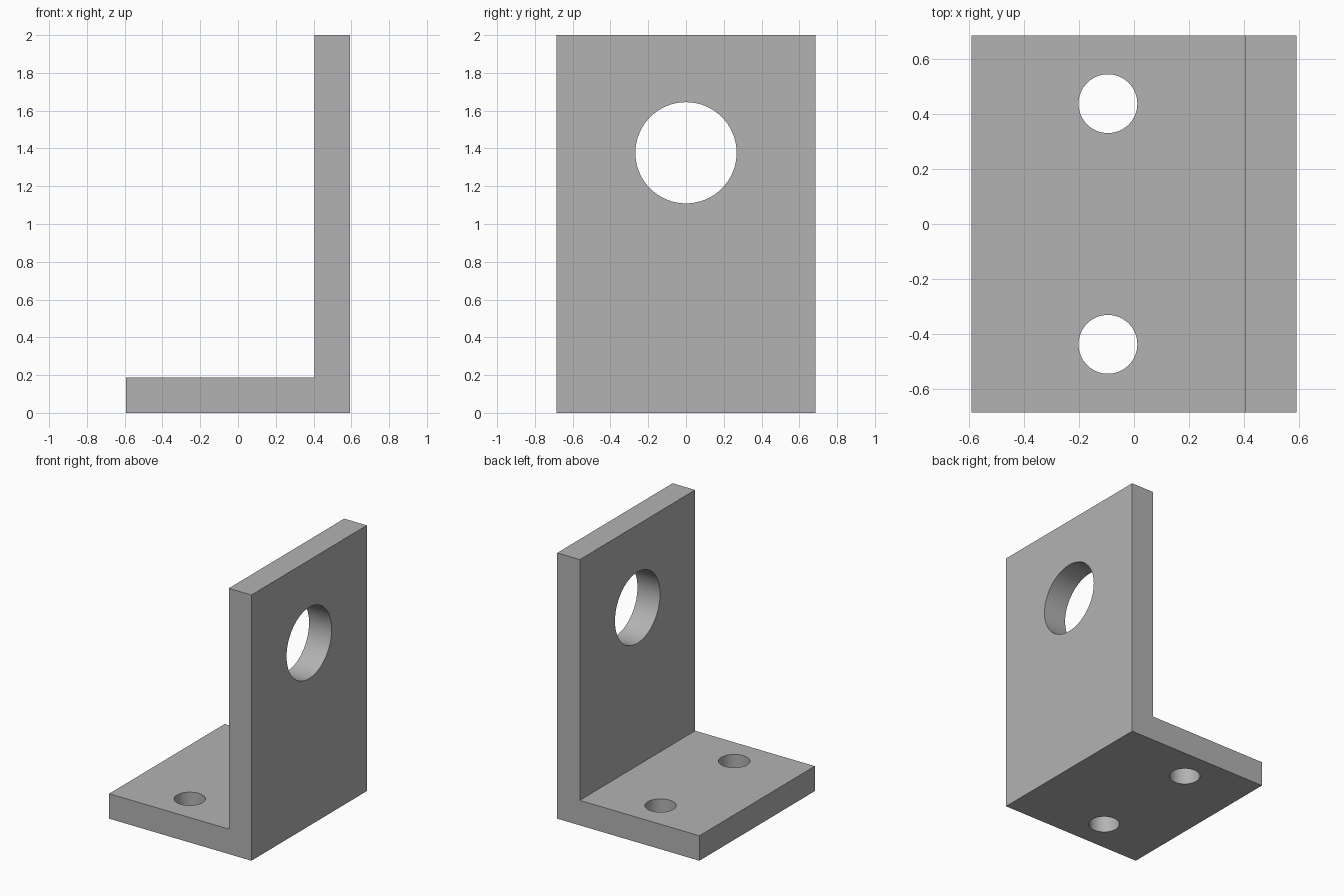
import bpy
import bmesh
from math import pi, radians

cube = bpy.data.objects.get("Cube")
if cube:
    bpy.data.objects.remove(cube, do_unlink=True)

HALF_X, HALF_Y, HEIGHT = 0.592, 0.686, 2.0
THICK = 0.188

grey = bpy.data.materials.new("plain grey")
grey.use_nodes = True
colour = (0.45, 0.45, 0.45, 1)
grey.diffuse_color = colour
grey.node_tree.nodes["Principled BSDF"].inputs["Base Color"].default_value = colour

# L-shaped bracket body, extruded from its side profile
inner = HALF_X - THICK
profile = [(-HALF_X, 0), (HALF_X, 0), (HALF_X, HEIGHT),
           (inner, HEIGHT), (inner, THICK), (-HALF_X, THICK)]
bm = bmesh.new()
face = bm.faces.new([bm.verts.new((x, -HALF_Y, z)) for x, z in profile])
extruded = bmesh.ops.extrude_face_region(bm, geom=[face])["geom"]
bmesh.ops.translate(bm, vec=(0, 2 * HALF_Y, 0),
                    verts=[v for v in extruded if isinstance(v, bmesh.types.BMVert)])
bmesh.ops.recalc_face_normals(bm, faces=bm.faces)
mesh = bpy.data.meshes.new("angle_bracket")
bm.to_mesh(mesh)
bm.free()
mesh.materials.append(grey)
bracket = bpy.data.objects.new("angle_bracket", mesh)
bpy.context.collection.objects.link(bracket)


def drill(name, centre, radius, rotation=(0, 0, 0)):
    """Cut a round through hole in the bracket."""
    bpy.ops.mesh.primitive_cylinder_add(vertices=64, radius=radius, depth=2 * THICK,
                                        location=centre, rotation=rotation)
    cutter = bpy.context.object
    cutter.name = name
    cutter.data.materials.append(grey)
    cutter.hide_render = True
    cut = bracket.modifiers.new(name, "BOOLEAN")
    cut.operation, cut.solver, cut.object = "DIFFERENCE", "EXACT", cutter
    bpy.ops.object.select_all(action="DESELECT")
    bracket.select_set(True)
    bpy.context.view_layer.objects.active = bracket
    bpy.ops.object.modifier_apply(modifier=name)
    bpy.data.objects.remove(cutter, do_unlink=True)


# Large hole through the upright plate
drill("upright_hole", (HALF_X - THICK / 2, 0, 1.377), 0.268, (0, pi / 2, 0))

# Pair of mounting holes through the base plate
for side in (-1, 1):
    drill("mounting_hole", (-0.095, side * 0.438, THICK / 2), 0.107)

# Smooth hole walls, sharp plate edges
bpy.ops.object.shade_smooth_by_angle(angle=radians(30))
